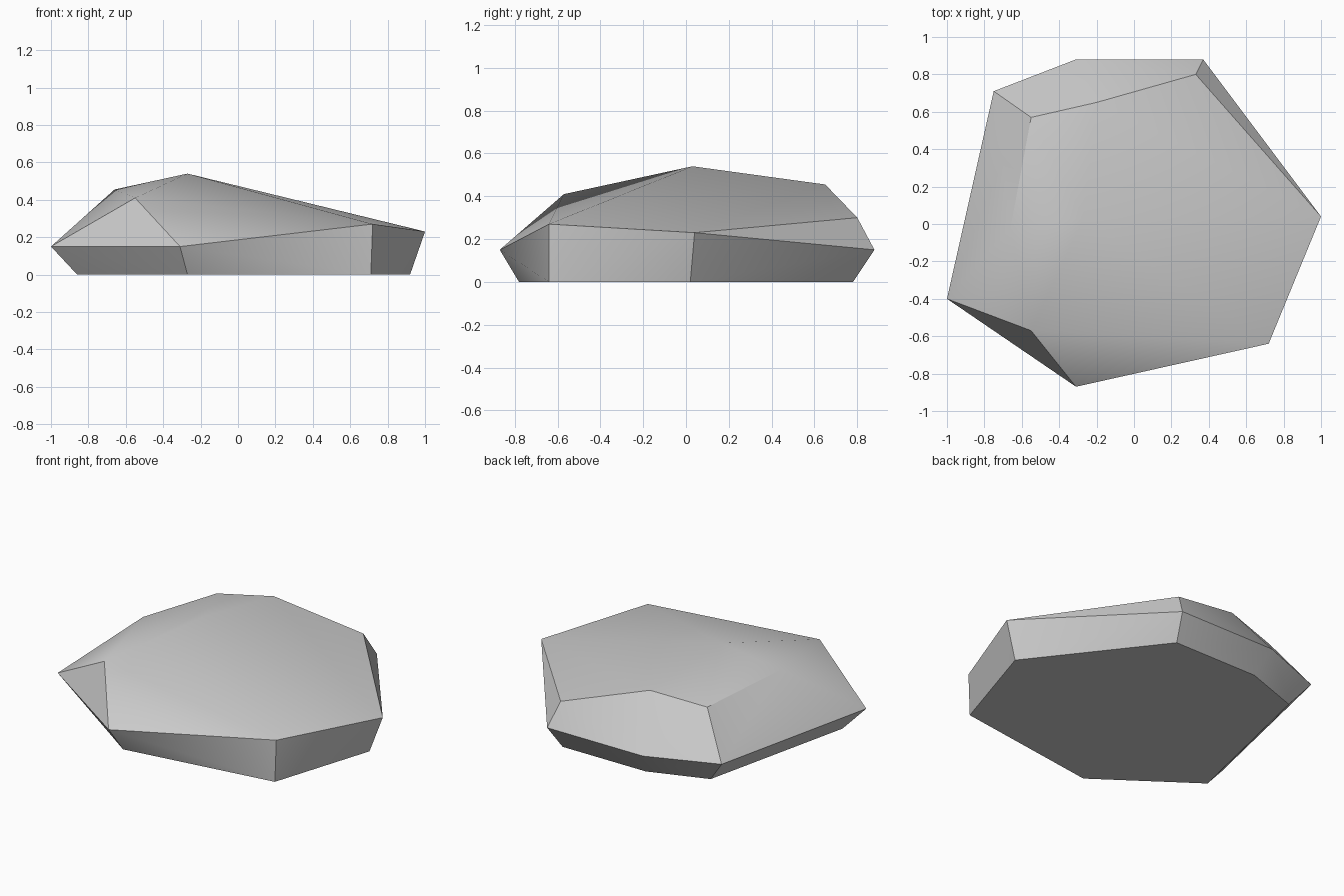
import bpy
import bmesh
import math

cube = bpy.data.objects.get("Cube")
if cube:
    bpy.data.objects.remove(cube, do_unlink=True)

# Stone material
stone = bpy.data.materials.new("pale_grey_stone")
stone.use_nodes = True
GREY = (0.6, 0.6, 0.6, 1.0)
stone.diffuse_color = GREY
stone.node_tree.nodes["Principled BSDF"].inputs["Base Color"].default_value = GREY

# Flat foot on the ground
foot = [(-0.86, -0.36), (-0.27, -0.78), (0.71, -0.64), (0.92, 0.02),
        (0.33, 0.78), (-0.26, 0.78), (-0.63, 0.65)]

# Widest outline
rim = [(-1, -0.4, 0.15), (-0.31, -0.87, 0.15), (0.72, -0.64, 0.27), (1, 0.04, 0.23),
       (0.37, 0.88, 0.15), (-0.31, 0.88, 0.15), (-0.75, 0.71, 0.15)]

# Shoulders and peak
crown = [(-0.55, -0.57, 0.41), (-0.66, -0.02, 0.455), (-0.55, 0.57, 0.41),
         (-0.2, 0.65, 0.455), (0.33, 0.8, 0.3), (-0.27, 0.03, 0.54)]

# Chiselled boulder as the hull of its corners
bm = bmesh.new()
for co in [(x, y, 0) for x, y in foot] + rim + crown:
    bm.verts.new(co)
bmesh.ops.convex_hull(bm, input=bm.verts[:])
bmesh.ops.recalc_face_normals(bm, faces=bm.faces[:])

# Merge the triangles of the flat base
base = [f for f in bm.faces if f.normal.z < -0.99]
bmesh.ops.dissolve_faces(bm, faces=base)

mesh = bpy.data.meshes.new("boulder")
bm.to_mesh(mesh)
bm.free()
mesh.materials.append(stone)
boulder = bpy.data.objects.new("boulder", mesh)
bpy.context.collection.objects.link(boulder)

# Soft crown with crisp chiselled edges
bpy.ops.object.select_all(action="DESELECT")
boulder.select_set(True)
bpy.context.view_layer.objects.active = boulder
bpy.ops.object.shade_smooth_by_angle(angle=math.radians(30))
